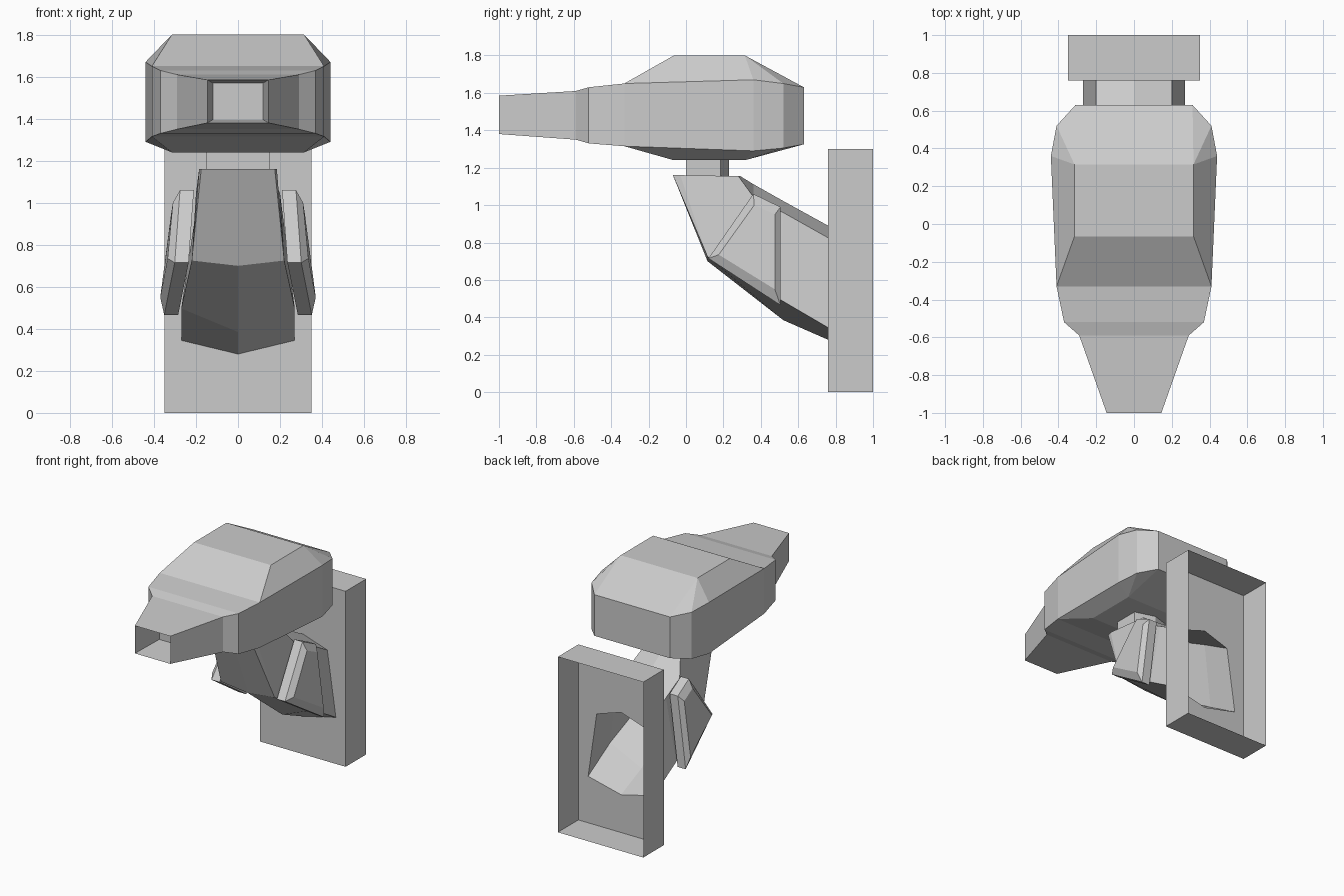
import bpy, bmesh

if "Cube" in bpy.data.objects:
    bpy.data.objects.remove(bpy.data.objects["Cube"])


def build(name, half_faces):
    """Make one object from right-hand faces, mirrored across x = 0."""
    bm = bmesh.new()
    for pts in half_faces:
        for s in (1, -1):
            loop = [(s * x, y, z) for x, y, z in pts]
            clean = [p for i, p in enumerate(loop) if p != loop[i - 1]]
            if len(clean) > 2:
                bm.faces.new([bm.verts.new(p) for p in clean[::s]])
    bmesh.ops.remove_doubles(bm, verts=bm.verts[:], dist=0.0005)
    bmesh.ops.recalc_face_normals(bm, faces=bm.faces[:])
    me = bpy.data.meshes.new(name)
    bm.to_mesh(me)
    bm.free()
    ob = bpy.data.objects.new(name, me)
    bpy.context.collection.objects.link(ob)
    return ob


def bridge(a, b, closed=False):
    """Quads between two point lists."""
    n = len(a)
    return [[a[i], a[(i + 1) % n], b[(i + 1) % n], b[i]]
            for i in range(n if closed else n - 1)]


def mid(p):
    return (0, p[1], p[2])


# Head: outline from nose to back as (x, y, low z, high z)
outline = [(.145, -1, 1.38, 1.585), (.29, -.59, 1.35, 1.61), (.37, -.52, 1.33, 1.63),
           (.41, -.33, 1.315, 1.65), (.44, .36, 1.29, 1.67), (.41, .52, 1.305, 1.65),
           (.31, .63, 1.325, 1.63)]
low = [(x, y, l) for x, y, l, h in outline]
high = [(x, y, h) for x, y, l, h in outline]
faces = bridge(low, high)
for rim, z in ((low, 1.24), (high, 1.8)):
    f, b = (.315, -.065, z), (.315, .315, z)
    faces += bridge([mid(p) for p in rim[:4]], rim[:4])
    faces += [[mid(rim[3]), rim[3], f, mid(f)], [mid(f), f, b, mid(b)],
              [rim[3], rim[4], b, f], [rim[4], rim[5], b], [rim[5], rim[6], b],
              [mid(b), b, rim[6], mid(rim[6])]]
faces.append([mid(low[-1]), low[-1], high[-1], mid(high[-1])])
# Recess in the nose
tip = [mid(low[0]), low[0], high[0], mid(high[0])]
deep = [(0, -.75, 1.395), (.12, -.75, 1.395), (.12, -.75, 1.57), (0, -.75, 1.57)]
faces += bridge(tip, deep) + [deep]
build("head", faces)

# Neck between arm and head
ring = [(0, 0), (.15, 0), (.15, .185), (0, .23)]
lo, hi = ([(x, y, z) for x, y in ring] for z in (1.155, 1.242))
build("neck", bridge(lo, hi) + [lo, hi])

# Arm: half sections from top ridge round to bottom keel
sections = [
    [(0, .29, 1.155), (.15, .28, 1.155), (.185, -.03, 1.16), (.175, -.07, 1.16), (0, -.07, 1.16)],
    [(0, .36, 1.112), (.2, .36, 1.045), (.22, .115, .725), (.22, .115, .725), (0, .115, .70)],
    [(0, .52, 1.022), (.2, .52, .96), (.27, .5, .497), (.27, .5, .497), (0, .52, .385)],
    [(0, .76, .89), (.2, .76, .825), (.27, .76, .345), (.27, .76, .345), (0, .76, .28)]]
faces = [sections[0]]
for a, b in zip(sections, sections[1:]):
    faces += bridge(a, b)
build("arm", faces)

# Side fins with a bevelled outer face
inner = [(.235, .12, .715), (.21, .36, 1.06), (.22, .505, .99), (.285, .505, .465)]
middle = [(x + .066, y, z) for x, y, z in inner]
outer = [(.335, .175, .735), (.31, .365, 1.0), (.318, .475, .95), (.37, .475, .55)]
build("side_fins", [inner, outer] + bridge(inner, middle, True) + bridge(middle, outer, True))

# Wall plate: open-backed tray with a hole where the arm joins
edge = [(0, .76, 0), (.35, .76, 0), (.35, .76, 1.3), (0, .76, 1.3)]
back = [(x, 1.0, z) for x, y, z in edge]
build("wall_plate", bridge(edge, back) + [edge + sections[3]])
